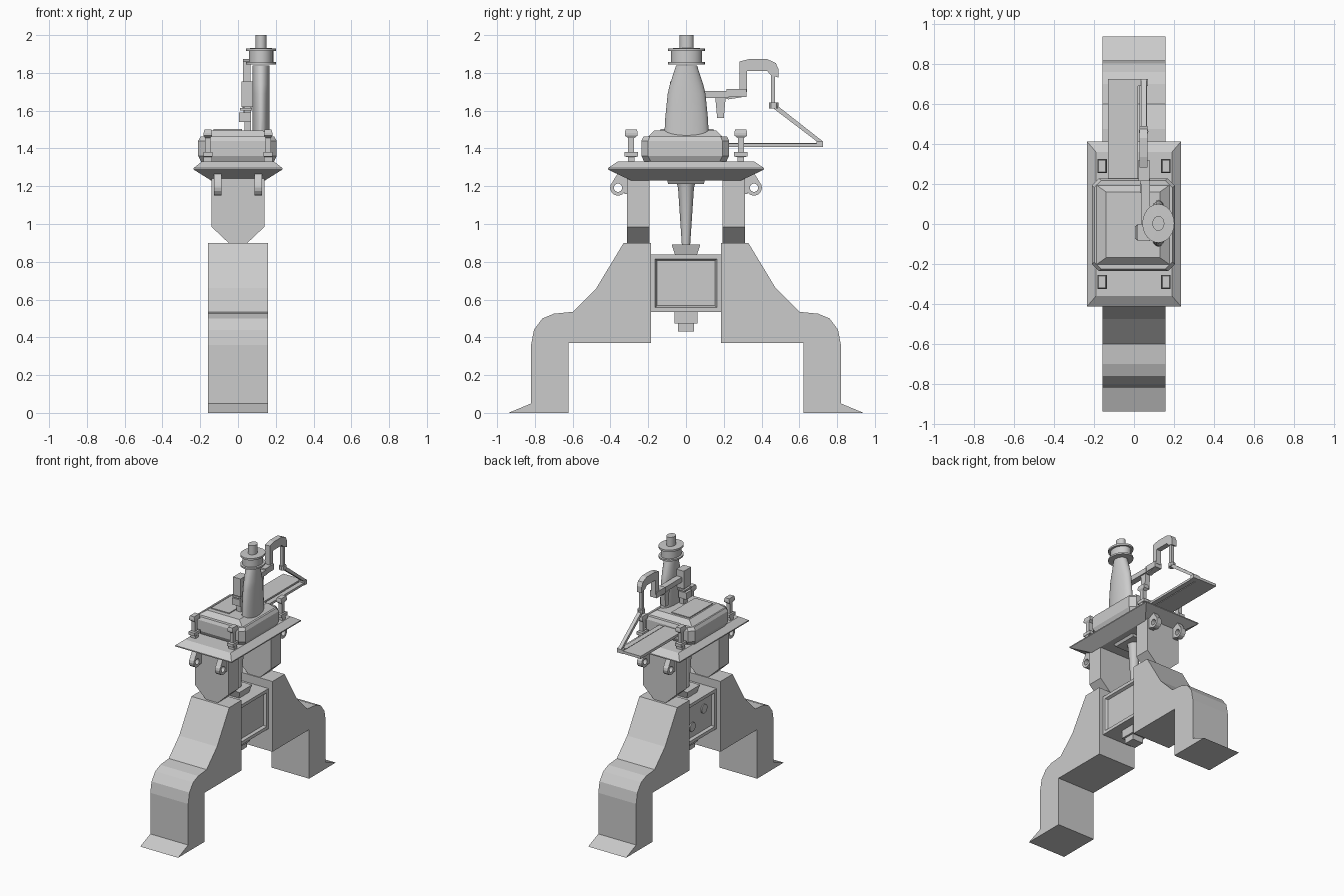
import bpy, bmesh, math
from mathutils import Vector

if "Cube" in bpy.data.objects:
    bpy.data.objects.remove(bpy.data.objects["Cube"])


def finish(name, bm, smooth=False):
    bmesh.ops.recalc_face_normals(bm, faces=bm.faces)
    me = bpy.data.meshes.new(name)
    bm.to_mesh(me)
    bm.free()
    ob = bpy.data.objects.new(name, me)
    bpy.context.collection.objects.link(ob)
    if smooth:
        bpy.ops.object.select_all(action='DESELECT')
        ob.select_set(True)
        bpy.context.view_layer.objects.active = ob
        bpy.ops.object.shade_smooth_by_angle(angle=math.radians(35))
    return ob


def skin(bm, rings, cap=True):
    """Bridge a list of equal-length point rings."""
    vs = [[bm.verts.new(p) for p in r] for r in rings]
    n = len(vs[0])
    for a, b in zip(vs, vs[1:]):
        for i in range(n):
            j = (i + 1) % n
            bm.faces.new((a[i], a[j], b[j], b[i]))
    if cap:
        bm.faces.new(vs[0][::-1])
        bm.faces.new(vs[-1])


def profile(name, pts, a, b, axis='x'):
    """Extrude a (side, z) outline from a to b along x or y."""
    bm = bmesh.new()
    mk = (lambda t, p: (t, p[0], p[1])) if axis == 'x' else (lambda t, p: (p[0], t, p[1]))
    skin(bm, [[mk(t, p) for p in pts] for t in (a, b)])
    return finish(name, bm)


def box(name, x0, x1, y0, y1, z0, z1):
    return profile(name, [(y0, z0), (y1, z0), (y1, z1), (y0, z1)], x0, x1)


def stack(name, secs, cx=0, cy=0, cut=0):
    """Rectangular (or corner-cut) sections (half x, half y, z)."""
    bm = bmesh.new()
    rings = []
    for hx, hy, z in secs:
        if cut:
            o = [(hx, hy - cut), (hx - cut, hy), (cut - hx, hy), (-hx, hy - cut),
                 (-hx, cut - hy), (cut - hx, -hy), (hx - cut, -hy), (hx, cut - hy)]
        else:
            o = [(hx, hy), (-hx, hy), (-hx, -hy), (hx, -hy)]
        rings.append([(cx + x, cy + y, z) for x, y in o])
    skin(bm, rings)
    return finish(name, bm)


def oval(name, secs, cx=0, cy=0, n=24):
    """Elliptical sections (half x, half y, z)."""
    bm = bmesh.new()
    ang = [2 * math.pi * i / n for i in range(n)]
    skin(bm, [[(cx + hx * math.cos(t), cy + hy * math.sin(t), z) for t in ang]
              for hx, hy, z in secs])
    return finish(name, bm, True)


# Legs, posts and lifting rings, front and back
leg = [(.94, 0), (.82, .05), (.82, .36), (.805, .44), (.76, .50), (.70, .525), (.6, .535),
       (.475, .66), (.33, .90), (.185, .90), (.185, .37), (.622, .37), (.622, 0)]
post = [(-.14, 1.25), (-.14, .985), (-.05, .90), (.05, .90), (.14, .985), (.14, 1.25)]
for s, side in ((-1, 'front'), (1, 'back')):
    profile(side + '_leg', [(s * y, z) for y, z in leg], -.158, .158)
    profile(side + '_post', post, s * .192, s * .312, 'y')
    for x in (-.108, .108):
        bm = bmesh.new()
        ring = []
        for r, dx in ((.042, -.02), (.042, .02), (.022, .02), (.022, -.02), (.042, -.02)):
            ring.append([(x + dx, s * .36 + r * math.cos(k * math.pi / 7),
                          1.192 + r * math.sin(k * math.pi / 7)) for k in range(14)])
        skin(bm, ring, cap=False)
        bmesh.ops.remove_doubles(bm, verts=bm.verts, dist=1e-5)
        finish(side + '_lifting_ring', bm)
        profile(side + '_ring_tab', [(s * .31, 1.25), (s * .31, 1.16), (s * .325, 1.16),
                (s * .335, 1.22), (s * .365, 1.232), (s * .39, 1.222), (s * .36, 1.27)],
                x - .02, x + .02)
        # Clamp bolts on the deck
        y = s * .29
        xb = x * 1.48
        stack('clamp_bolt', [(.022, .018, 1.32), (.022, .018, 1.355), (.024, .035, 1.357),
              (.024, .035, 1.38), (.014, .016, 1.382), (.014, .016, 1.455),
              (.022, .034, 1.468), (.022, .034, 1.482), (.018, .03, 1.5)], xb, y)

# Centre box with recessed panels
ob = box('centre_box', -.125, .125, -.187, .187, .535, .838)
bm = bmesh.new()
bm.from_mesh(ob.data)
bm.normal_update()
for f in [f for f in bm.faces if abs(f.normal.x) > .9]:
    bmesh.ops.inset_region(bm, faces=[f], thickness=.034)
    bmesh.ops.inset_region(bm, faces=[f], thickness=.012, depth=-.02)
bm.to_mesh(ob.data)
bm.free()
for y, z in ((-.06, .73), (.08, .645)):
    bm = bmesh.new()
    skin(bm, [[(x, y + .034 * math.cos(k * math.pi / 8), z + .034 * math.sin(k * math.pi / 8))
               for k in range(16)] for x in (-.10, -.113)])
    finish('panel_dial', bm, True)
stack('box_foot', [(.045, .043, .43), (.045, .043, .475)])
stack('box_underside_block', [(.06, .06, .473), (.06, .06, .537)])
stack('spindle_seat', [(.05, .058, .836), (.065, .076, .892)])

# Spindle and its collar below the deck
oval('spindle', [(.022, .022, .89), (.024, .024, .92), (.042, .042, 1.19), (.05, .05, 1.22)], n=12)
stack('spindle_collar', [(.085, .095, 1.212), (.1, .1, 1.235)])

# Deck
stack('deck', [(.142, .29, 1.23), (.235, .413, 1.288), (.235, .413, 1.296), (.19, .36, 1.332)])

# Machine housing
stack('housing', [(.19, .215, 1.325), (.208, .232, 1.36), (.208, .232, 1.44),
                  (.195, .222, 1.462)], -.003, -.004, .035)
stack('housing_lid', [(.185, .2, 1.46), (.135, .165, 1.495)], -.005, -.004)
box('raised_cover', -.13, .02, -.135, .145, 1.45, 1.502)

# Tower with flanged cap
oval('tower', [(.045, .118, 1.46), (.045, .113, 1.56), (.045, .1, 1.69), (.045, .088, 1.74),
               (.045, .055, 1.84)], .122, .003)
oval('tower_cap', [(.08, .097, 1.845), (.08, .097, 1.857), (.065, .082, 1.858),
                   (.065, .082, 1.915), (.08, .097, 1.916), (.08, .097, 1.93),
                   (.03, .037, 1.931), (.03, .037, 2.0)], .122, .003)

# Control box beside the tower
box('control_box', .018, .08, -.085, .0, 1.62, 1.755)
box('control_column', .035, .07, -.065, -.02, 1.48, 1.63)
box('control_shelf', .01, .075, -.08, -.005, 1.6, 1.613)
box('control_base', .004, .07, -.075, -.01, 1.54, 1.59)

# Side plank
box('plank', -.13, .02, .1, .725, 1.41, 1.43)

# Bent arm
box('arm_root', .035, .08, -.03, .225, 1.668, 1.705)
box('arm_block', .022, .078, .215, .32, 1.672, 1.716)
profile('arm_root_taper', [(.2, 1.668), (.225, 1.66), (.3, 1.672), (.3, 1.7), (.2, 1.7)], .03, .07)
profile('arm_hanger', [(.155, 1.67), (.165, 1.56), (.2, 1.56), (.21, 1.67)], .03, .07)
profile('arm_hook', [(.283, 1.70), (.283, 1.86), (.335, 1.873), (.43, 1.873), (.475, 1.852),
                     (.49, 1.82), (.49, 1.775), (.447, 1.79), (.43, 1.81), (.323, 1.81),
                     (.323, 1.70)], .027, .067)
box('arm_rod', .035, .06, .45, .472, 1.62, 1.80)
oval('arm_joint', [(.024, .026, 1.612), (.024, .026, 1.642)], .048, .464, 10)
profile('arm_stay', [(.45, 1.635), (.465, 1.61), (.715, 1.42), (.725, 1.437), (.47, 1.637)],
        .035, .062)
box('arm_end_block', .02, .07, .69, .725, 1.408, 1.437)
box('arm_lower_rail', .028, .066, .2, .725, 1.408, 1.425)
